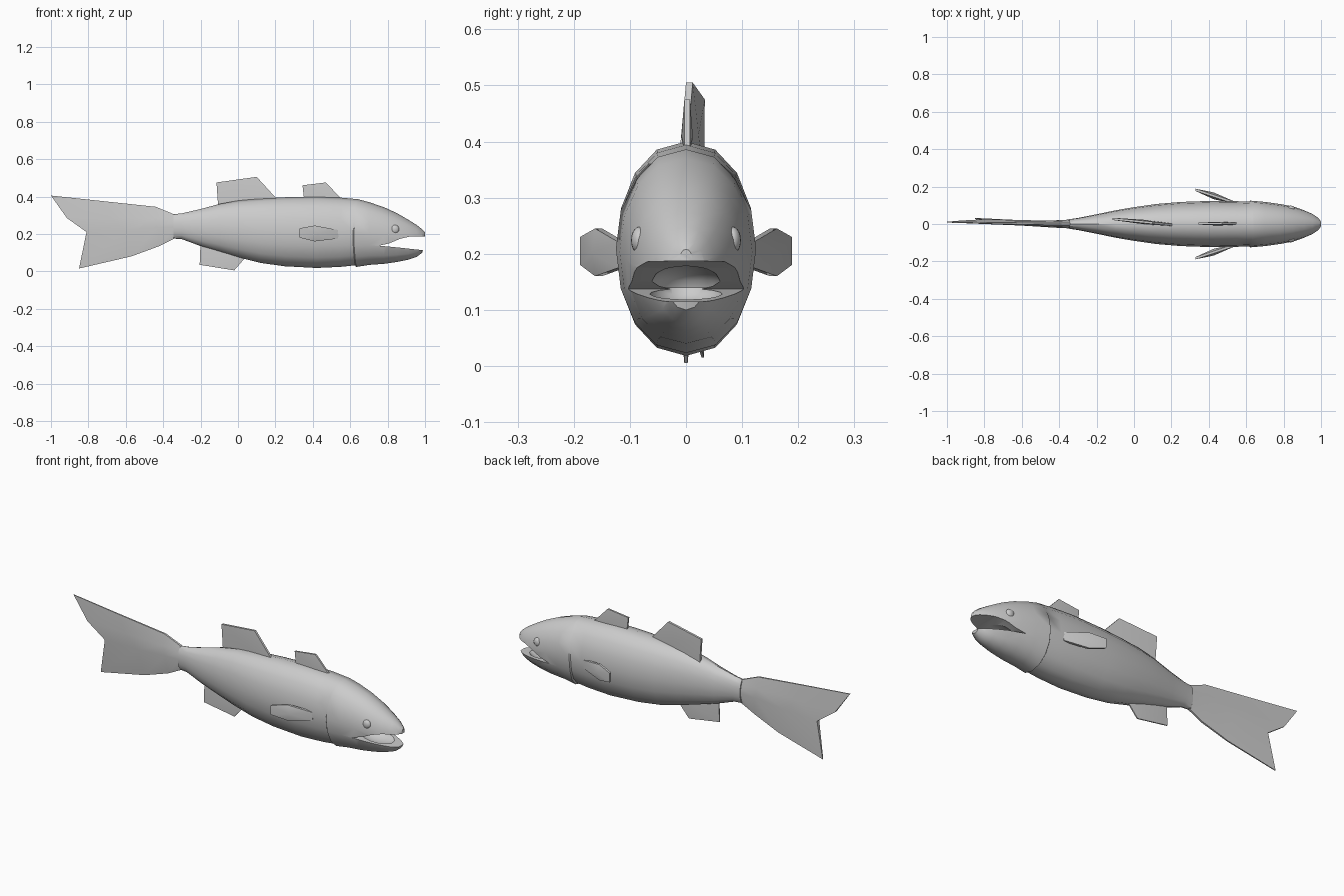
import bpy, bmesh, math
from mathutils import Vector

cube = bpy.data.objects.get("Cube")
if cube:
    bpy.data.objects.remove(cube, do_unlink=True)

grey = bpy.data.materials.new("soft grey")
grey.use_nodes = True
grey.diffuse_color = (0.6, 0.6, 0.6, 1)
grey.node_tree.nodes["Principled BSDF"].inputs["Base Color"].default_value = grey.diffuse_color


def make(name, bm, angle=40):
    """Turn a bmesh into a shaded object."""
    bmesh.ops.recalc_face_normals(bm, faces=bm.faces)
    mesh = bpy.data.meshes.new(name)
    bm.to_mesh(mesh)
    bm.free()
    mesh.materials.append(grey)
    ob = bpy.data.objects.new(name, mesh)
    bpy.context.collection.objects.link(ob)
    shade(ob, angle)
    return ob


def shade(ob, angle):
    bpy.ops.object.select_all(action='DESELECT')
    ob.select_set(True)
    bpy.context.view_layer.objects.active = ob
    bpy.ops.object.shade_smooth_by_angle(angle=math.radians(angle))


def plate(name, outline, centre, half, rim=0.5):
    """Fin: outline in x-z, its y from centre(x, z), thick in the middle and thin at the rim."""
    bm = bmesh.new()
    mid = sum((Vector(p) for p in outline), Vector((0, 0))) / len(outline)
    sides = []
    for s in (-1, 1):
        ring = [bm.verts.new((x, centre(x, z) + s * half * rim, z)) for x, z in outline]
        hub = bm.verts.new((mid.x, centre(*mid) + s * half, mid.y))
        sides.append(ring)
        for a, b in zip(ring, ring[1:] + ring[:1]):
            bm.faces.new((a, b, hub))
    n = len(outline)
    for i in range(n):
        j = (i + 1) % n
        bm.faces.new((sides[0][i], sides[0][j], sides[1][j], sides[1][i]))
    return make(name, bm, 25)


def prism(name, outline, width):
    bm = bmesh.new()
    face = bm.faces.new([bm.verts.new((x, -width, z)) for x, z in outline])
    out = bmesh.ops.extrude_face_region(bm, geom=[face])["geom"]
    bmesh.ops.translate(bm, vec=(0, 2 * width, 0),
                        verts=[v for v in out if isinstance(v, bmesh.types.BMVert)])
    return make(name, bm)


def ball(name, pos, scale):
    bm = bmesh.new()
    bmesh.ops.create_uvsphere(bm, u_segments=16, v_segments=10, radius=1)
    bmesh.ops.scale(bm, vec=scale, verts=bm.verts)
    bmesh.ops.translate(bm, vec=pos, verts=bm.verts)
    return make(name, bm, 60)


# Body: x, top, bottom, half width, gill flare
SECTIONS = [
    (-0.345, 0.305, 0.175, 0.026, 0), (-0.3, 0.31, 0.172, 0.032, 0),
    (-0.2, 0.333, 0.135, 0.052, 0), (-0.1, 0.36, 0.105, 0.073, 0),
    (0, 0.378, 0.075, 0.09, 0), (0.12, 0.389, 0.045, 0.107, 0),
    (0.25, 0.396, 0.027, 0.118, 0), (0.42, 0.4, 0.018, 0.124, 0),
    (0.55, 0.394, 0.024, 0.122, 0), (0.615, 0.386, 0.032, 0.119, 0),
    (0.62, 0.386, 0.032, 0.119, 0.05), (0.7, 0.37, 0.036, 0.117, 0.01),
    (0.78, 0.343, 0.04, 0.107, 0), (0.85, 0.311, 0.05, 0.094, 0),
    (0.91, 0.276, 0.062, 0.075, 0), (0.955, 0.248, 0.077, 0.056, 0),
    (0.985, 0.224, 0.1, 0.036, 0), (1.0, 0.208, 0.16, 0.012, 0),
]
SIDES = 16
bm = bmesh.new()
rings = []
for x, top, bottom, wide, flare in SECTIONS:
    ring = []
    for i in range(SIDES):
        a = 2 * math.pi * i / SIDES
        c, s = math.cos(a), math.sin(a)
        grow = 1 + (flare if s < 0.6 else 0)
        y = wide * grow * math.copysign(abs(c) ** 0.9, c)
        z = (top + bottom) / 2 + (top - bottom) / 2 * s * (grow if s < 0 else 1)
        bend = 0.5 * (z - 0.18) ** 2 if 0.6 < x < 0.63 else 0
        ring.append(bm.verts.new((x + bend, y, z)))
    rings.append(ring)
for r, q in zip(rings, rings[1:]):
    for i in range(SIDES):
        j = (i + 1) % SIDES
        bm.faces.new((r[i], r[j], q[j], q[i]))
bm.faces.new(rings[0])
bm.faces.new(rings[-1])
body = make("body", bm)

# Open mouth, with a hollow in the lower jaw and the palate
mouth = prism("mouth_cutter", [(0.755, 0.137), (0.81, 0.15), (0.87, 0.175), (0.92, 0.186),
                               (1.1, 0.188), (1.1, 0.112), (0.97, 0.115), (0.85, 0.128)], 0.3)
hollow = ball("mouth_hollow_cutter", (0.85, 0, 0.14), (0.105, 0.068, 0.04))
for cutter in (mouth, hollow):
    cutter.hide_render = True
    mod = body.modifiers.new("cut", 'BOOLEAN')
    mod.operation = 'DIFFERENCE'
    mod.solver = 'EXACT'
    mod.object = cutter
    bpy.context.view_layer.objects.active = body
    bpy.ops.object.modifier_apply(modifier=mod.name)
    bpy.data.objects.remove(cutter, do_unlink=True)
shade(body, 35)

# Eyes
for side, label in ((1, "left"), (-1, "right")):
    ball(label + "_eye", (0.838, side * 0.083, 0.224), (0.024, 0.015, 0.024))

# Tail fin: forked, thick along its middle, lower lobe swung to one side
ROWS = [
    [(-0.335, 0.302, 0), (-0.44, 0.345, 0), (-0.72, 0.375, 0.004), (-1.0, 0.405, 0.01)],
    [(-0.335, 0.27, 0), (-0.44, 0.285, 0), (-0.68, 0.285, 0.006), (-0.915, 0.285, 0.012)],
    [(-0.335, 0.237, 0), (-0.43, 0.235, 0), (-0.6, 0.22, 0.006), (-0.81, 0.21, 0.015)],
    [(-0.335, 0.178, 0), (-0.42, 0.135, 0), (-0.57, 0.08, 0.012), (-0.85, 0.015, 0.03)],
]
THICK = (0.006, 0.018, 0.024, 0.006)
bm = bmesh.new()
skins = []
for s in (-1, 1):
    grid = [[bm.verts.new((x, y + s * t * (1 - 0.2 * k), z)) for k, (x, z, y) in enumerate(row)]
            for row, t in zip(ROWS, THICK)]
    for a, b in zip(grid, grid[1:]):
        for k in range(3):
            bm.faces.new((a[k], a[k + 1], b[k + 1], b[k]))
    skins.append(grid[0] + [g[3] for g in grid[1:]] + grid[3][2::-1] + [grid[2][0], grid[1][0]])
for i in range(len(skins[0])):
    j = (i + 1) % len(skins[0])
    bm.faces.new((skins[0][i], skins[0][j], skins[1][j], skins[1][i]))
make("tail_fin", bm)

# Fins along the back and belly
plate("rear_dorsal_fin", [(-0.115, 0.475), (0.1, 0.505), (0.205, 0.39), (0.19, 0.36), (-0.105, 0.33)],
      lambda x, z: 0.012 - 0.1 * (x - 0.04), 0.012)
plate("front_dorsal_fin", [(0.345, 0.46), (0.47, 0.475), (0.55, 0.39), (0.53, 0.36), (0.355, 0.37)],
      lambda x, z: 0.002, 0.01)
plate("belly_fin", [(-0.205, 0.035), (-0.02, 0.005), (0.045, 0.08), (0.03, 0.12), (-0.2, 0.16)],
      lambda x, z: 0, 0.01, 0.3)

# Side fins, splayed outward toward the back
for side, label in ((1, "left"), (-1, "right")):
    plate(label + "_side_fin",
          [(0.33, 0.23), (0.33, 0.18), (0.41, 0.16), (0.535, 0.175), (0.54, 0.22), (0.41, 0.245)],
          lambda x, z, s=side: s * (0.113 + 0.33 * (0.54 - x)), 0.018, 0.35)
